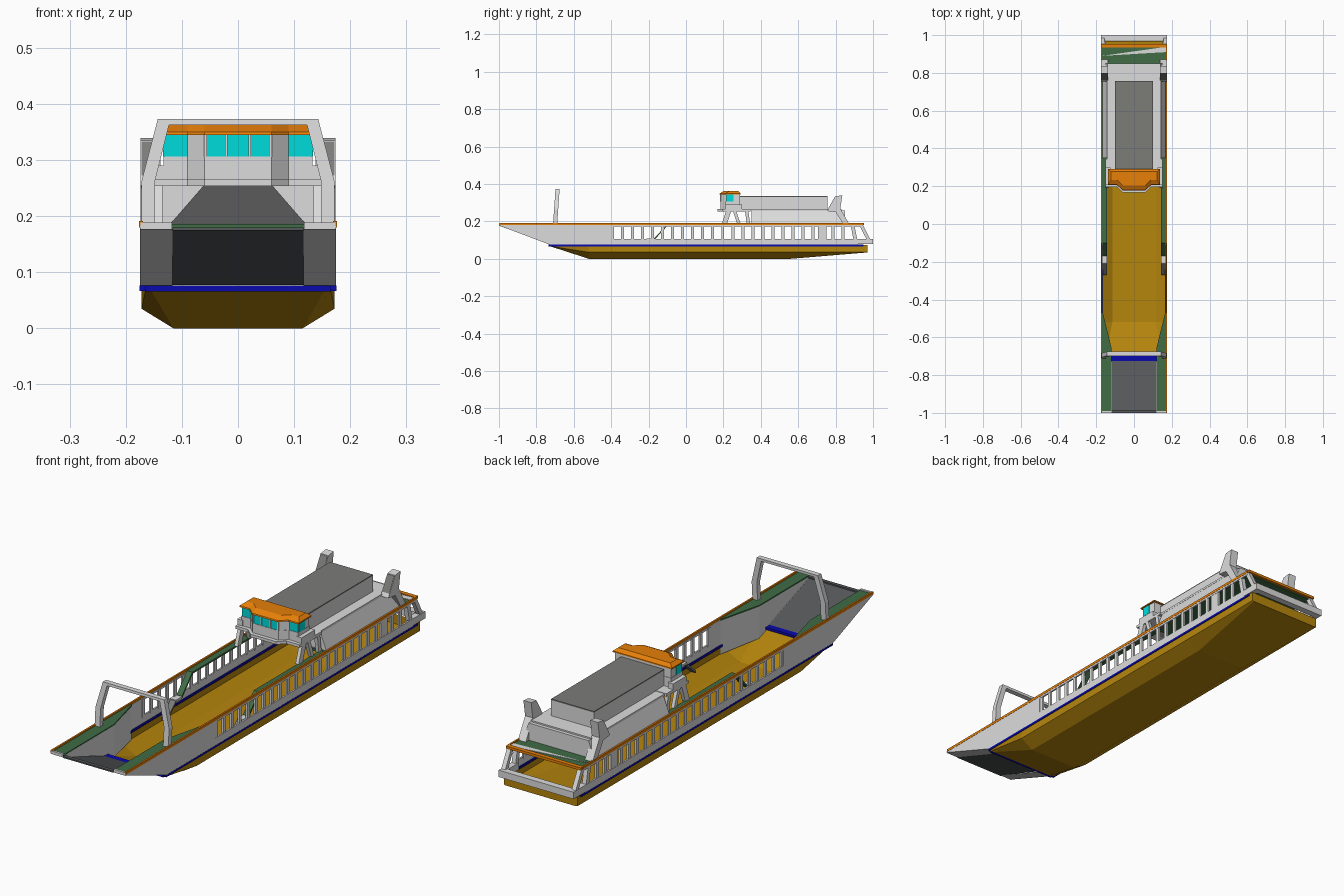
import bpy
from mathutils import Vector

if "Cube" in bpy.data.objects:
    bpy.data.objects.remove(bpy.data.objects["Cube"])


def material(name, r, g, b):
    m = bpy.data.materials.new(name)
    m.use_nodes = True
    m.diffuse_color = (r, g, b, 1)
    m.node_tree.nodes["Principled BSDF"].inputs["Base Color"].default_value = (r, g, b, 1)
    return m


WHITE = material("white paint", .72, .72, .73)
GOLD = material("golden hull", .47, .24, .004)
BLUE = material("blue waterline", .003, .003, .42)
GREEN = material("green deck", .052, .15, .06)
ORANGE = material("orange trim", .9, .24, .003)
GLASS = material("cyan glass", 0, .72, .72)
ROOF = material("grey roof", .2, .2, .19)
RAMP = material("dark ramp", .09, .095, .1)


def mesh(name, verts, faces, *mats):
    me = bpy.data.meshes.new(name)
    me.from_pydata([Vector(v) for v in verts], [], faces)
    for m in mats:
        me.materials.append(m)
    me.update()
    ob = bpy.data.objects.new(name, me)
    bpy.context.collection.objects.link(ob)
    return ob


def loft(name, rings, *mats, caps=True, closed=True):
    """Join rings of equal length with quads."""
    n = len(rings[0])
    faces = [(k * n + i, k * n + (i + 1) % n, (k + 1) * n + (i + 1) % n, (k + 1) * n + i)
             for k in range(len(rings) - 1) for i in range(n if closed else n - 1)]
    if caps:
        faces += [tuple(reversed(range(n))), tuple(range(len(rings) * n - n, len(rings) * n))]
    return mesh(name, sum(rings, []), faces, *mats)


def prism(name, plan, z0, z1, *mats):
    return loft(name, [[(x, y, z) for x, y in plan] for z in (z0, z1)], *mats)


def side_prism(name, profile, x0, x1, mat):
    return loft(name, [[(x, y, z) for y, z in profile] for x in (x0, x1)], mat)


def box(name, x0, x1, y0, y1, z0, z1, mat):
    return prism(name, [(x0, y0), (x1, y0), (x1, y1), (x0, y1)], z0, z1, mat)


def mirrored(points):
    return points + [(-p[0], *p[1:]) for p in reversed(points)]


# Open hull shell with raked ends
W = .172
stations = [(-.73, (.155, .068), (.165, .068), (W, .068)),
            (-.52, (.115, 0), (W, .035), (W, .068)),
            (.56, (.115, 0), (W, .035), (W, .068)),
            (.97, (.165, .034), (W, .036), (W, .075))]
rings = [mirrored([(x, y, z) for x, z in (c, b, a)]) for y, a, b, c in stations]
loft("lower_hull", rings, GOLD, caps=False, closed=False)
mesh("transom", rings[-1], [tuple(range(6))], GOLD)

# Waterline band
box("bow_waterline", -.165, .165, -.735, -.70, .066, .076, BLUE)

# Bow ramp
mesh("bow_ramp", mirrored([(.117, -1, .177), (.117, -.725, .077)]), [(0, 1, 2, 3)], RAMP)
box("ramp_lip", -.117, .117, -1, -.985, .174, .18, RAMP)

for s, side in ((1, "left"), (-1, "right")):
    def sbox(name, x0, x1, *rest):
        box(side + "_" + name, *sorted((s * x0, s * x1)), *rest)

    def sprism(name, profile, x0, x1, mat):
        side_prism(side + "_" + name, profile, s * x0, s * x1, mat)

    def sheet(name, points, mat):
        mesh(side + "_" + name, [(s * x, y, z) for x, y, z in points],
             [tuple(range(len(points)))], mat)

    sheet("waterline", [(.174, -.73, .077), (.174, .95, .077),
                        (.165, .95, .066), (.165, -.73, .066)], BLUE)
    sbox("waterline_strip", .165, .1755, -.73, .95, .067, .076, BLUE)

    # Bow side plating, slope and inner walls
    sprism("bow_plating", [(-1, .178), (-.73, .076), (-.4, .076), (-.4, .182), (-1, .182)],
           .168, .175, WHITE)
    sheet("bow_slope", [(.117, -1, .177), (.172, -1, .177),
                        (.172, -.728, .076), (.117, -.728, .076)], WHITE)
    sheet("ramp_wall", [(.118, -1, .177), (.118, -.72, .076), (.118, -.7, .06),
                        (.118, -.66, .047), (.118, -.66, .18), (.118, -1, .18)], WHITE)
    sheet("tapered_wall", [(.118, -.66, .045), (.168, -.47, .036),
                           (.168, -.47, .18), (.118, -.66, .18)], WHITE)
    plan = [(.118, -.998), (.172, -.998), (.172, -.47), (.165, -.47), (.118, -.66)]
    prism(side + "_bow_walkway", [(s * x, y) for x, y in plan], .179, .185, GREEN)
    sbox("bow_end", .118, .174, -1, -.99, .176, .189, WHITE)

    # Open side bulwark with posts and trim rail
    sbox("bulwark", .168, .175, -.4, .92, .076, .107, WHITE)
    sbox("top_beam", .168, .175, -.4, .94, .172, .181, WHITE)
    for i in range(24):
        y = -.4 + i * .0535
        sbox("bulwark_post", .166, .174, y, y + .016, .1, .178, WHITE)
    sbox("extra_post", .164, .174, .705, .75, .1, .178, WHITE)
    sbox("trim_rail", .169, .176, -.998, .94, .18, .191, ORANGE)

    # Raised walkway and stairs down to the vehicle deck
    sbox("walkway", .143, .17, -.1, .35, .178, .185, GREEN)
    sprism("stairs", [(-.1, .185), (-.17, .11), (-.17, .1), (-.1, .175)], .143, .168, GREEN)
    sbox("stair_landing", .143, .168, -.21, -.17, .1, .109, WHITE)
    sprism("lower_steps", [(-.21, .105), (-.27, .05), (-.27, .04), (-.21, .095)],
           .143, .168, ROOF)

    # Stern quarter
    sbox("stern_beam", .15, .175, .9, 1, .078, .107, WHITE)
    sprism("stern_post", [(.965, .105), (.985, .105), (.945, .182), (.925, .182)],
           .155, .174, WHITE)
    sprism("stern_brace", [(.895, .105), (.915, .105), (.9, .182), (.88, .182)],
           .155, .174, WHITE)

    # Exhaust housing
    sprism("funnel", [(.755, .255), (.765, .275), (.8, .335), (.836, .339), (.825, .27),
                      (.872, .186), (.84, .186), (.8, .25)], .138, .174, WHITE)
    sprism("funnel_intake", [(.762, .272), (.797, .333), (.8, .333), (.765, .272)],
           .14, .172, ROOF)

    # Bridge support legs
    for y0, y1, w in ((.19, .215, .028), (.275, .25, .018), (.325, .315, .018)):
        sprism("bridge_leg", [(y0, .184), (y0 + w, .184), (y1 + w, .258), (y1, .258)],
               .135, .15, WHITE)
    sbox("bridge_wing", .125, .15, .21, .3, .26, .29, WHITE)

# Stern platform, aft deck and rail
box("stern_platform", -.175, .175, .972, 1, .078, .107, WHITE)
box("aft_deck", -.17, .17, .34, .94, .176, .186, GREEN)
prism("aft_deck_marking", [(-.17, .89), (.17, .91), (.17, .938)], .186, .188, WHITE)
box("stern_rail", -.175, .175, .934, .952, .18, .191, ORANGE)

# Gantry arch over the bow
outline = mirrored([(.148, .183), (.172, .183), (.172, .262), (.143, .373)])
outline += [(-.148, .183), (-.148, .262), (-.123, .362)]
outline = [(.148, .183), (.172, .183), (.172, .262), (.143, .373),
           (-.143, .373), (-.172, .262), (-.172, .183), (-.148, .183),
           (-.148, .262), (-.123, .362), (.123, .362), (.148, .262)]
loft("bow_arch", [[(x, -.7 + d + (z - .183) * .07, z) for x, z in outline]
                  for d in (-.011, .011)], WHITE)

# Deckhouse with sloping sides, and upper casing
loft("deckhouse", [[(-w, .35, z), (w, .35, z), (w, .85, z), (-w, .85, z)]
                   for w, z in ((.168, .186), (.14, .258))], WHITE)
box("casing_ledge", -.142, .142, .29, .835, .255, .264, WHITE)
box("upper_casing", -.1, .1, .29, .757, .262, .33, WHITE)
box("casing_roof", -.1, .1, .29, .757, .329, .335, ROOF)
mesh("bridge_underside", mirrored([(.06, .2, .256), (.12, .348, .187)]),
     [(0, 1, 2, 3)], WHITE)

# Wheelhouse, stacked from one faceted plan
def bridge_plan(w, front, back):
    return mirrored([(w, back), (w, front + .028), (.09, front + .028), (.06, front)])


floor = bridge_plan(.15, .168, .345)
prism("bridge_floor", floor, .254, .266, WHITE)
prism("wheelhouse_wall", bridge_plan(.133, .184, .29), .262, .306, WHITE)
band = prism("wheelhouse_windows", bridge_plan(.131, .186, .288), .305, .346, WHITE, GLASS)
for f in band.data.polygons:
    n = f.normal
    flat_front = abs(n.y) > .95 and f.center.y < .25
    f.material_index = 1 if flat_front else 0
for s in (1, -1):
    box("side_window", s * .13, s * .1335, .216, .255, .306, .345, GLASS)
    box("corner_mullion", s * .058 - .003, s * .058 + .003, .183, .19, .305, .346, WHITE)
    box("window_mullion", s * .021 - .002, s * .021 + .002, .183, .19, .305, .346, WHITE)

# Hipped wheelhouse roof
loft("wheelhouse_roof", [[(x, y, z) for x, y in bridge_plan(w, f, b)]
                         for w, f, b, z in ((.138, .178, .292, .345), (.138, .18, .292, .35),
                                            (.122, .205, .278, .363))], ORANGE)
